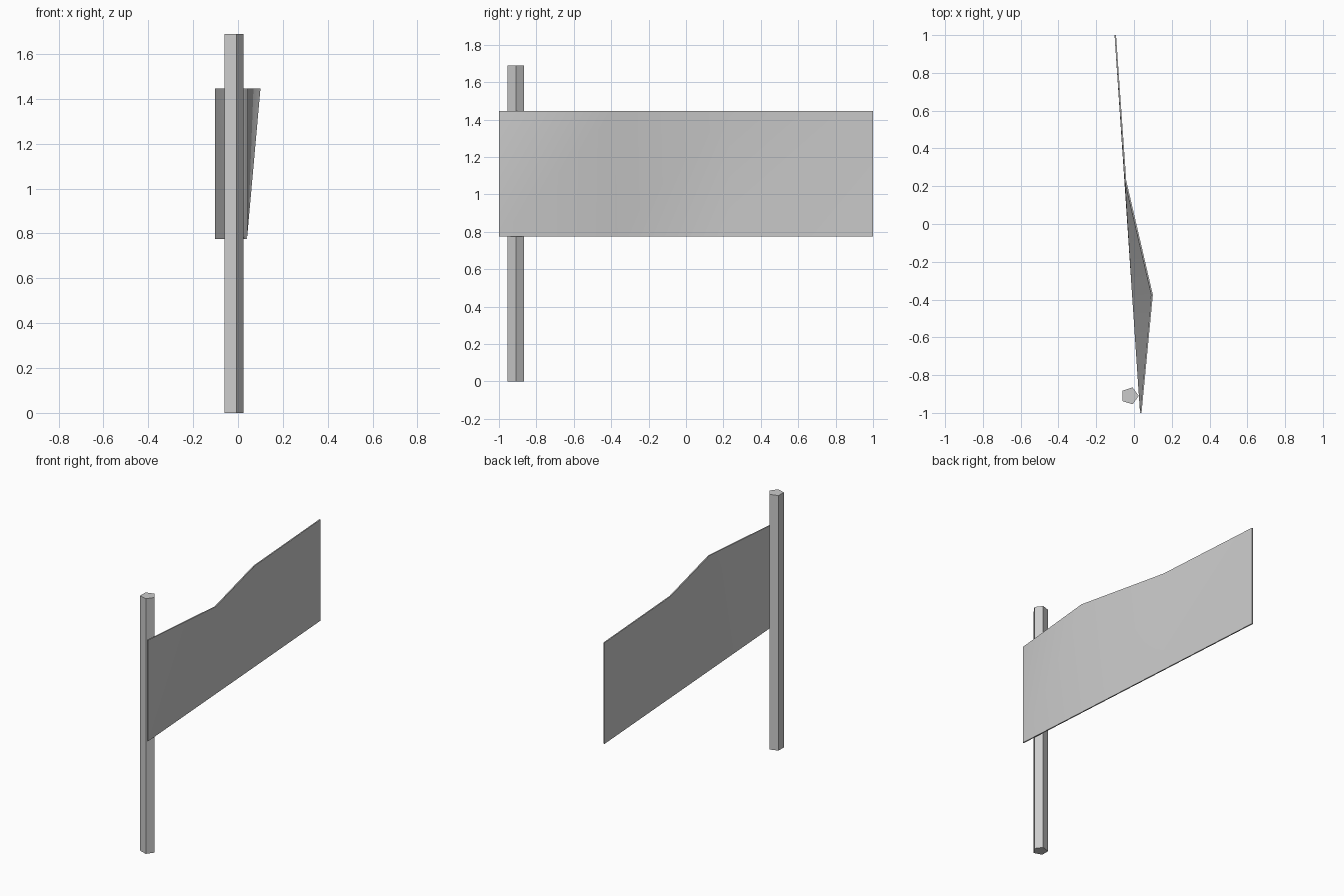
import bpy
import bmesh
import math

cube = bpy.data.objects.get("Cube")
if cube:
    bpy.data.objects.remove(cube, do_unlink=True)

grey = bpy.data.materials.new("light grey")
grey.use_nodes = True
color = (0.6, 0.6, 0.6, 1)
grey.diffuse_color = color
grey.node_tree.nodes["Principled BSDF"].inputs["Base Color"].default_value = color


def add_object(name, bm):
    bmesh.ops.recalc_face_normals(bm, faces=bm.faces)
    mesh = bpy.data.meshes.new(name)
    bm.to_mesh(mesh)
    bm.free()
    obj = bpy.data.objects.new(name, mesh)
    mesh.materials.append(grey)
    bpy.context.collection.objects.link(obj)
    return obj


# Five-sided pole
HEIGHT, RADIUS = 1.69, 0.047
bm = bmesh.new()
ring = [bm.verts.new((RADIUS * math.cos(a), RADIUS * math.sin(a), 0))
        for a in (i * math.tau / 5 for i in range(5))]
base = bm.faces.new(ring)
top = bmesh.ops.extrude_face_region(bm, geom=[base], use_keep_orig=True)
bmesh.ops.translate(bm, vec=(0, 0, HEIGHT),
                    verts=[v for v in top["geom"] if isinstance(v, bmesh.types.BMVert)])
pole = add_object("pole", bm)
pole.location = (-0.022, -0.91, 0)

# Thin banner: straight bottom edge, wavy top edge
BOTTOM, TOP, THICK = 0.775, 1.445, 0.008
wave = [(0.036, -1.0), (0.096, -0.375), (-0.045, 0.23), (-0.099, 1.0)]
(x0, y0), (x1, y1) = wave[0], wave[-1]
bm = bmesh.new()
columns = []
for x, y in wave:
    straight_x = x0 + (x1 - x0) * (y - y0) / (y1 - y0)
    columns.append([[bm.verts.new((cx + side * THICK / 2, y, z)) for side in (-1, 1)]
                    for cx, z in ((straight_x, BOTTOM), (x, TOP))])
for (low_a, high_a), (low_b, high_b) in zip(columns, columns[1:]):
    for s in (0, 1):
        bm.faces.new((low_a[s], low_b[s], high_b[s]))
        bm.faces.new((low_a[s], high_b[s], high_a[s]))
    for a, b in ((low_a, low_b), (high_a, high_b)):
        bm.faces.new((a[0], a[1], b[1], b[0]))
for low, high in (columns[0], columns[-1]):
    bm.faces.new((low[0], low[1], high[1], high[0]))
banner = add_object("banner", bm)

# Soft shading across the cloth, sharp rim
bpy.ops.object.select_all(action="DESELECT")
banner.select_set(True)
bpy.context.view_layer.objects.active = banner
bpy.ops.object.shade_smooth_by_angle(angle=math.radians(40))
